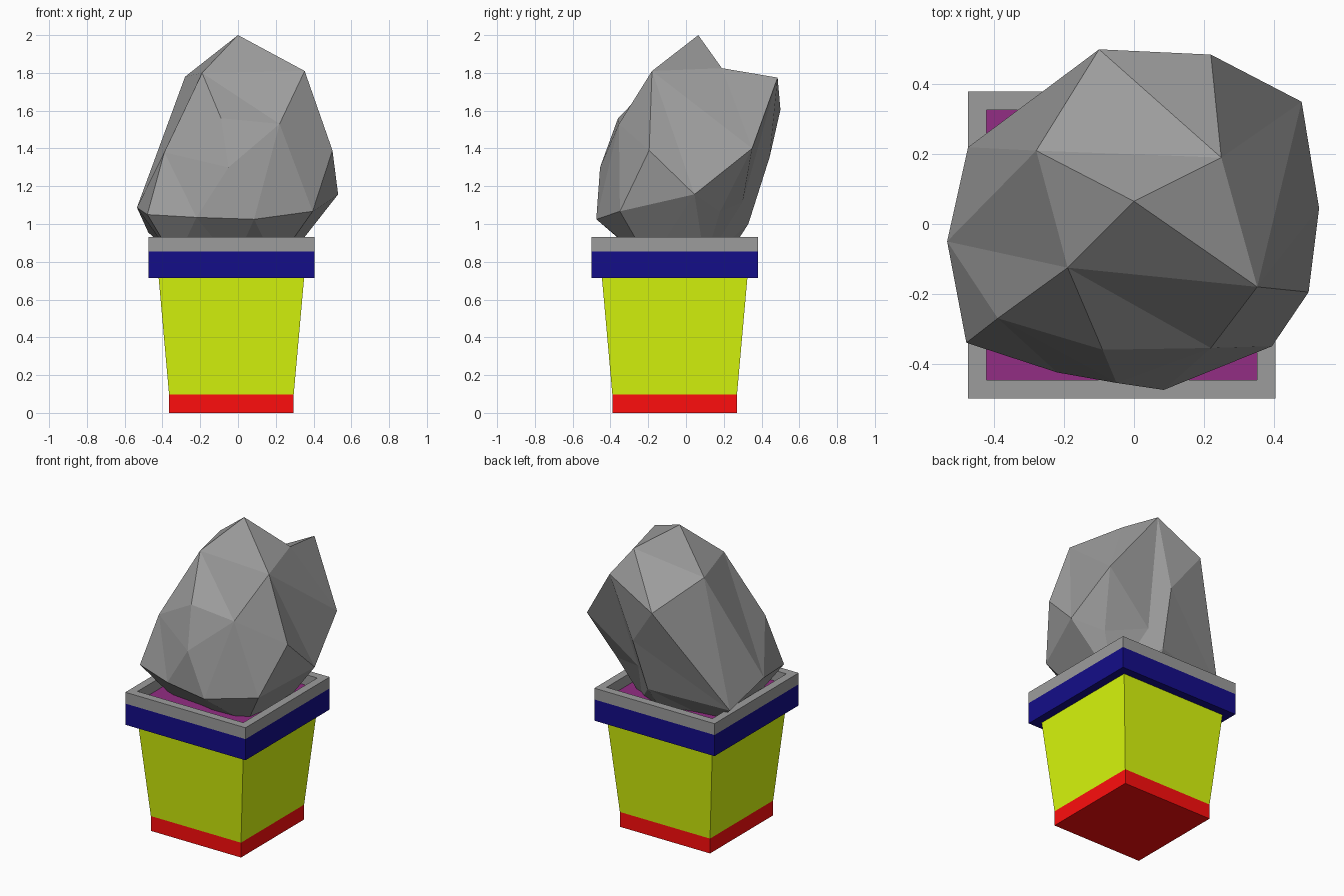
import bpy, bmesh
from mathutils import Vector

if "Cube" in bpy.data.objects:
    bpy.data.objects.remove(bpy.data.objects["Cube"])

CX, CY = -0.035, -0.06   # centre of the square pot
GREY = (0.335, 0.335, 0.335)


def paint(obj, color):
    if color:
        mat = bpy.data.materials.new(obj.name + "_colour")
        mat.diffuse_color = (*color, 1)
        mat.use_nodes = True
        mat.node_tree.nodes["Principled BSDF"].inputs["Base Color"].default_value = mat.diffuse_color
        obj.data.materials.append(mat)


def finish(bm, name, color=None):
    bmesh.ops.recalc_face_normals(bm, faces=bm.faces[:])
    mesh = bpy.data.meshes.new(name)
    bm.to_mesh(mesh)
    bm.free()
    obj = bpy.data.objects.new(name, mesh)
    bpy.context.collection.objects.link(obj)
    paint(obj, color)
    return obj


def square_loft(name, profile, color=None, closed=False, cap=False):
    """Sweep a (half width, z) profile round a square."""
    bm = bmesh.new()
    rings = [[bm.verts.new((CX + sx * h, CY + sy * h, z))
              for sx, sy in ((-1, -1), (1, -1), (1, 1), (-1, 1))]
             for h, z in profile]
    pairs = list(zip(rings, rings[1:])) + ([(rings[-1], rings[0])] if closed else [])
    for a, b in pairs:
        for i in range(4):
            j = (i + 1) % 4
            bm.faces.new((a[i], a[j], b[j], b[i]))
    if cap:
        bm.faces.new(rings[0])
    return finish(bm, name, color)


# Pot
square_loft("pot_base", [(0.33, 0), (0.33, 0.098)], (1.0, 0.004, 0.004), cap=True)
square_loft("pot_body", [(0.33, 0.098), (0.385, 0.715)], (0.70, 0.95, 0.004))
square_loft("pot_band", [(0.385, 0.715), (0.44, 0.715), (0.44, 0.855)], (0.007, 0.004, 0.25))
square_loft("pot_rim", [(0.44, 0.855), (0.44, 0.93), (0.387, 0.93), (0.387, 0.855)], GREY, closed=True)
square_loft("soil", [(0.387, 0.86)], (0.29, 0.026, 0.23), cap=True)

# Faceted bush: corner points, joined by a hull on a sphere
corners = dict(
    A=(0, .065, 2.0), B=(-.28, .21, 1.78), C=(-.10, .50, 1.605), D=(.25, .19, 1.825),
    E=(.22, .485, 1.775), F=(.48, .35, 1.40), G=(.53, .045, 1.157), H=(.353, -.18, 1.81),
    I=(.50, -.195, 1.39), J=(-.19, -.125, 1.80), K=(-.475, .22, .955), L=(-.535, -.05, 1.087),
    M=(-.48, -.34, 1.05), N=(-.39, -.27, 1.38), O=(.22, -.355, 1.53), P=(.395, -.35, 1.067),
    Q=(-.09, -.36, 1.56), R=(-.22, -.425, 1.035), S=(-.05, -.455, 1.30), T=(.085, -.475, 1.025),
    U=(.08, .443, 1.355), V=(.05, .33, 1.0), W=(.38, .18, 1.065), X=(.14, .30, 1.117),
    a=(.20, -.19, .79), b=(-.02, -.2, .79), c=(-.33, -.18, .8), d=(-.3, .12, .8),
    e=(.02, .2, .8), f=(.25, .1, .8))
centre, size = Vector((0, 0.03, 1.35)), Vector((0.53, 0.48, 0.6))

bm = bmesh.new()
vert = {}
for key, p in corners.items():
    q = Vector(p) - centre
    vert[key] = bm.verts.new(Vector(q[i] / size[i] for i in range(3)).normalized())
bmesh.ops.convex_hull(bm, input=bm.verts[:])
bmesh.ops.triangulate(bm, faces=bm.faces[:])


def want_edge(a, b):
    """Flip the diagonal between two triangles so that a and b are joined."""
    if any(e.other_vert(a) is b for e in a.link_edges):
        return
    for f in a.link_faces:
        for e in f.edges:
            if a not in e.verts and any(b in g.verts for g in e.link_faces):
                bmesh.utils.edge_rotate(e, True)
                return


# Facet ridges that the drawing shows
for pair in "AB AD AH AJ BD CD DE DH HF HG DF JH JO JQ JN JL BL BK LN NQ QO HO EU FW EX".split():
    want_edge(vert[pair[0]], vert[pair[1]])
for key, p in corners.items():
    vert[key].co = p
finish(bm, "bush", GREY)
